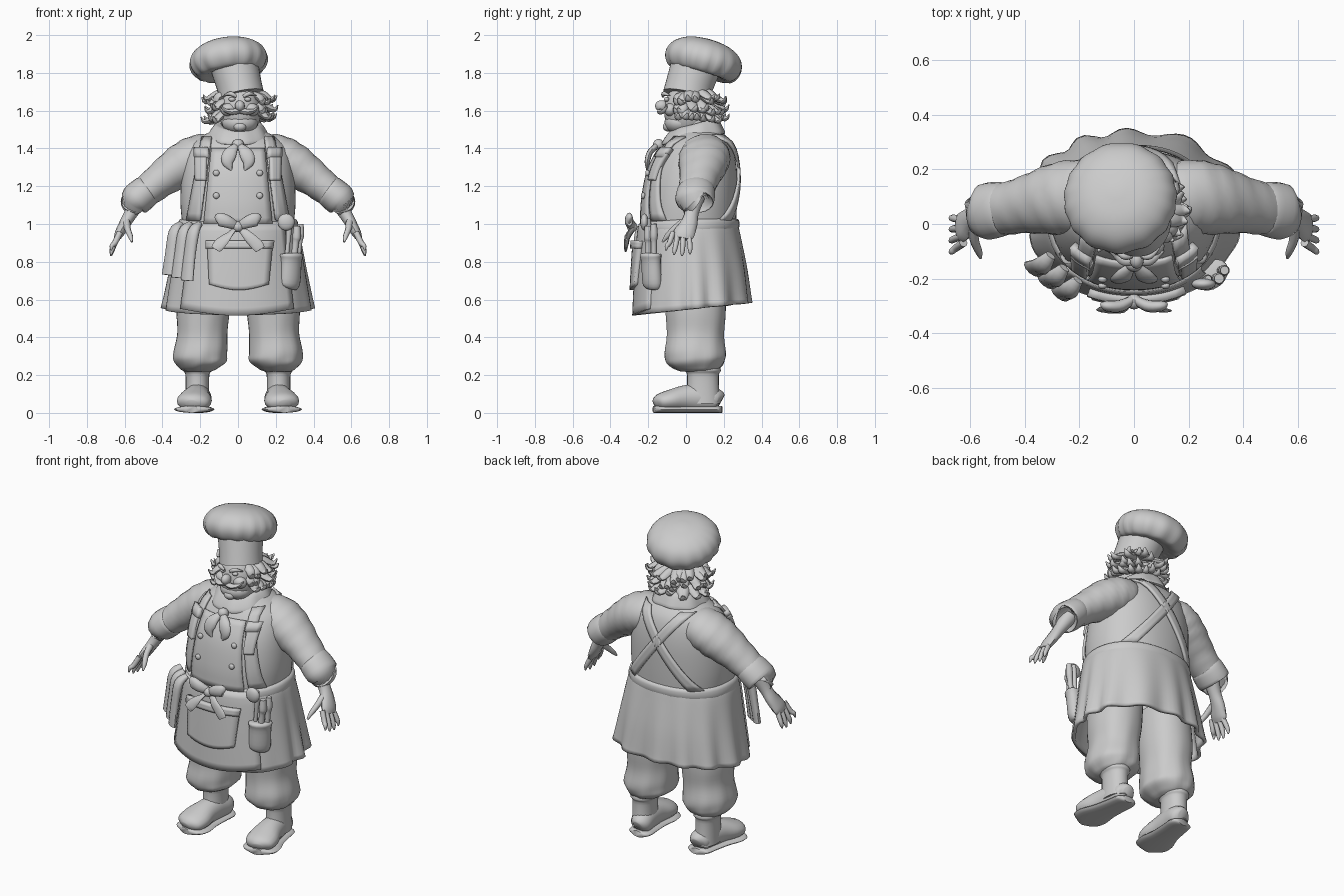
import bpy, bmesh, math, random
from mathutils import Vector, Matrix, Euler

if "Cube" in bpy.data.objects:
    bpy.data.objects.remove(bpy.data.objects["Cube"])
random.seed(4)
TAU = math.tau

clay = bpy.data.materials.new("light_grey")
clay.use_nodes = True
clay.diffuse_color = (0.6, 0.6, 0.6, 1)
clay.node_tree.nodes["Principled BSDF"].inputs["Base Color"].default_value = (0.6, 0.6, 0.6, 1)


def finish(name, bm, angle=50):
    bmesh.ops.recalc_face_normals(bm, faces=bm.faces)
    mesh = bpy.data.meshes.new(name)
    bm.to_mesh(mesh)
    bm.free()
    mesh.materials.append(clay)
    ob = bpy.data.objects.new(name, mesh)
    bpy.context.collection.objects.link(ob)
    bpy.ops.object.select_all(action="DESELECT")
    ob.select_set(True)
    bpy.context.view_layer.objects.active = ob
    bpy.ops.object.shade_smooth_by_angle(angle=math.radians(angle))
    return ob


def thicken(ob, t):
    mod = ob.modifiers.new("thickness", "SOLIDIFY")
    mod.thickness = t
    mod.offset = 0
    return ob


def spline(rows, k):
    """Smooth curve of tuples through the given rows."""
    rows = [Vector(r) for r in rows]
    out = []
    for i in range(len(rows) - 1):
        a, b, c = rows[max(i - 1, 0)], rows[i], rows[i + 1]
        d = rows[min(i + 2, len(rows) - 1)]
        for j in range(k):
            t = j / k
            out.append(b + (c - a) * (t / 2) + (a * 2 - b * 5 + c * 4 - d) * (t * t / 2)
                       + (b * 3 - a - c * 3 + d) * (t ** 3 / 2))
    return out + [rows[-1]]


def skin(name, rings, loop=True, caps=True):
    bm = bmesh.new()
    vs = [[bm.verts.new(p) for p in r] for r in rings]
    n = len(vs[0])
    for a, b in zip(vs, vs[1:]):
        for i in range(n if loop else n - 1):
            j = (i + 1) % n
            bm.faces.new((a[i], a[j], b[j], b[i]))
    if loop and caps:
        bm.faces.new(vs[0])
        bm.faces.new(vs[-1])
    return finish(name, bm)


def tube(name, rows, ref=(0, 1, 0), n=12, k=4, wrinkle=0):
    """Rows are x, y, z, half size along ref, half size across it."""
    rows = spline(rows, k)
    pts = [Vector(r[:3]) for r in rows]
    rings = []
    for i, (p, r) in enumerate(zip(pts, rows)):
        t = (pts[min(i + 1, len(pts) - 1)] - pts[max(i - 1, 0)]).normalized()
        u = Vector(ref)
        u = (u - t * u.dot(t)).normalized()
        v = t.cross(u)
        ring = []
        for j in range(n):
            a = TAU * j / n
            g = 1 + wrinkle * math.sin(i * 1.9 + 2 * math.sin(a * 2))
            ring.append(p + u * (r[3] * g * math.cos(a)) + v * (r[4] * g * math.sin(a)))
        rings.append(ring)
    return skin(name, rings)


def loft(name, rows, n=48, k=3, power=2.2, fold=None, caps=True):
    """Rows are z, centre x, centre y, half width, half depth."""
    rows = spline(rows, k)
    rings = []
    for i, (z, cx, cy, rx, ry) in enumerate(rows):
        ring = []
        for j in range(n):
            a = TAU * j / n
            c, s = math.cos(a), math.sin(a)
            m = (abs(c) ** power + abs(s) ** power) ** (-1 / power)
            g, dz = fold(a, i / (len(rows) - 1)) if fold else (1, 0)
            ring.append((cx + rx * m * g * c, cy + ry * m * g * s, z + dz))
        rings.append(ring)
    return skin(name, rings, caps=caps)


def ball(name, loc, size, rot=(0, 0, 0)):
    bm = bmesh.new()
    bmesh.ops.create_uvsphere(bm, u_segments=16, v_segments=10, radius=1)
    bmesh.ops.transform(bm, verts=bm.verts,
                        matrix=Matrix.LocRotScale(Vector(loc), Euler(rot), Vector(size)))
    return finish(name, bm, 180)


# Body outline shared by the jacket and everything laid over it
BODY = [(1.5, 0, .06, .12, .1), (1.46, 0, .065, .2, .15), (1.4, 0, .06, .265, .19),
        (1.28, 0, .04, .295, .23), (1.12, 0, .025, .305, .245), (1.0, 0, .02, .295, .245),
        (.95, 0, .02, .315, .255), (.75, 0, .03, .35, .28), (.55, 0, .035, .385, .295)]
DENSE = spline(BODY, 6)


def body_y(x, z, side):
    z = min(max(z, DENSE[-1][0] + .001), DENSE[0][0])
    for a, b in zip(DENSE, DENSE[1:]):
        if b[0] <= z <= a[0]:
            r = a.lerp(b, (a[0] - z) / (a[0] - b[0]))
            break
    q = min(abs(x) / r[3], .985)
    return r[2] + side * r[4] * (1 - q ** 2.2) ** (1 / 2.2)


def patch(name, z0, z1, bottom, top, side=-1, lift=.012, t=.014, nx=10, nz=12, sag=0):
    """Cloth panel lying on the body between two heights."""
    rings = []
    for i in range(nz + 1):
        f = i / nz
        l, r = (bottom[e] * (1 - f) + top[e] * f for e in (0, 1))
        ring = []
        for j in range(nx + 1):
            x, z = l + (r - l) * j / nx, z0 + (z1 - z0) * f
            ring.append((x, body_y(x, z, side) + side * lift,
                         z - sag * (1 - f) * math.sin(math.pi * j / nx)))
        rings.append(ring)
    return thicken(skin(name, rings, loop=False), t)


# Jacket and flared skirt
loft("jacket_body", BODY[:6])


def pleats(a, t):
    depth = .045 if math.sin(a) > -.2 else .01
    g = 1 + depth * t * t * math.sin(13 * a + math.sin(3 * a))
    return g, .032 * t ** 3 * math.sin(a)


thicken(loft("jacket_skirt", BODY[5:], n=96, k=5, fold=pleats, caps=False), .02)
loft("waist_band", [(1.03, 0, .02, .29, .24), (1.02, 0, .02, .312, .26),
                    (.985, 0, .02, .32, .262), (.955, 0, .02, .315, .25)],
     fold=lambda a, t: (1, .02 * math.sin(a) if math.sin(a) < 0 else 0))

# Apron panels, pocket and straps
patch("apron_bib", 1.0, 1.4, (-.18, .18), (-.14, .14))
patch("apron_skirt", .55, 1.0, (-.3, .29), (-.24, .24), lift=.015, t=.02, nx=20, sag=.035)
patch("apron_pocket", .68, .9, (-.15, .16), (-.16, .18), lift=.03, t=.03, sag=.03)
patch("pocket_hem", .87, .91, (-.165, .18), (-.165, .185), lift=.035, t=.04, nz=3)
for s in (1, -1):
    side = "left" if s > 0 else "right"
    patch(side + "_front_strap", 1.02, 1.46, (s * .2, s * .27), (s * .14, s * .19), nx=3)
    patch(side + "_strap_flap", 1.23, 1.37, (s * .17, s * .22), (s * .165, s * .225), lift=.022, t=.03, nx=4)
    patch(side + "_buckle", 1.35, 1.4, (s * .155, s * .225), (s * .155, s * .225), lift=.025, t=.035, nx=4, nz=2)
    patch(side + "_back_strap", 1.02, 1.47, (s * .18, s * .25), (-s * .17, -s * .1), side=1, nx=3)
    for z in (1.27, 1.15):
        ball(side + "_button", (s * .115, body_y(.115, z, -1) - .024, z), (.017, .012, .017))

# Legs, boots, arms and hands
for s in (1, -1):
    side = "left" if s > 0 else "right"
    flip = lambda rows: [(r[0] * s,) + tuple(r[1:]) for r in rows]
    trouser = [(.75, .17, .04, .14, .17), (.55, .185, .05, .142, .16), (.42, .19, .05, .132, .152),
               (.32, .2, .05, .143, .16), (.27, .2, .05, .135, .155), (.235, .208, .055, .1, .12),
               (.22, .21, .06, .07, .09)]
    loft(side + "_trouser_leg", [(z, s * x, y, a, b) for z, x, y, a, b in trouser], n=40, k=5,
         fold=lambda a, t: (1 + .03 * t * math.sin(9 * a + 5 * t) + .02 * math.sin(22 * t + 2 * a) * t, 0))
    shaft = [(.26, .067, .085), (.225, .075, .095), (.205, .064, .085), (.14, .062, .085), (.05, .064, .092)]
    loft(side + "_boot_shaft", [(z, s * .215, .09, a, b) for z, a, b in shaft], n=20)
    foot = [(.2, .185, .06, .03, .04), (.2, .16, .07, .06, .06), (.21, .08, .08, .066, .075),
            (.22, 0, .078, .074, .07), (.23, -.08, .066, .092, .058), (.24, -.14, .055, .08, .045),
            (.245, -.165, .045, .03, .025)]
    tube(side + "_boot_foot", flip(foot), ref=(1, 0, 0), n=18)
    tube(side + "_boot_sole", flip([(x, y * 1.03, .019, a * 1.12 + .003, .019) for x, y, z, a, b in foot]),
         ref=(1, 0, 0), n=18)
    tube(side + "_sleeve", flip([(.12, .09, 1.37, .11, .1), (.2, .1, 1.36, .135, .115),
                                 (.29, .09, 1.315, .13, .115), (.4, .07, 1.24, .105, .095),
                                 (.5, .05, 1.16, .092, .08)]), n=24, k=5, wrinkle=.02)
    tube(side + "_cuff", flip([(.47, .055, 1.185, .085, .07), (.485, .055, 1.175, .1, .085),
                               (.545, .045, 1.125, .103, .086), (.552, .045, 1.118, .08, .065)]), n=20)
    tube(side + "_forearm", flip([(.52, .045, 1.14, .055, .05), (.565, .03, 1.06, .038, .036),
                                  (.6, .015, 1.0, .046, .03), (.628, -.01, .95, .056, .025),
                                  (.642, -.018, .922, .045, .016)]))
    for i in range(4):
        y = .028 - i * .034
        drop = (.01, 0, .006, .03)[i]
        tube(side + "_finger", flip([(.625, y * .8 - .01, .955, .015, .016),
                                     (.652, y * 1.05 - .01, .9, .014, .015),
                                     (.668, y * 1.2 - .012, .855 + drop, .012, .012),
                                     (.672, y * 1.25 - .014, .83 + drop, .004, .004)]), n=8, k=3)
    tube(side + "_thumb", flip([(.59, -.015, 1.01, .02, .02), (.585, -.06, .975, .017, .017),
                                (.57, -.1, .935, .014, .014), (.562, -.125, .905, .005, .005)]), ref=(1, 0, 0), n=8)

# Head and face
tube("neck", [(0, .06, 1.44, .1, .11), (.01, .04, 1.58, .085, .09)], n=16)
ball("head", (.01, .005, 1.6), (.112, .122, .15))
ball("jaw", (.01, -.035, 1.535), (.095, .08, .06))
ball("chin", (.01, -.095, 1.515), (.035, .028, .025))
ball("nose", (.01, -.13, 1.625), (.026, .034, .03))
for s in (1, -1):
    ball("cheek", (.01 + s * .06, -.082, 1.605), (.042, .035, .035))
    ball("eye", (.01 + s * .042, -.103, 1.66), (.018, .014, .012))
    tube("eyebrow", [(.01 + s * .018, -.122, 1.675, .006, .008), (.01 + s * .05, -.117, 1.69, .012, .012),
                     (.01 + s * .085, -.085, 1.68, .003, .003)], n=8)
    tube("moustache", [(.01, -.128, 1.598, .016, .013), (.01 + s * .04, -.135, 1.594, .02, .016),
                       (.01 + s * .075, -.115, 1.6, .013, .01), (.01 + s * .1, -.1, 1.625, .003, .003)], n=8)

# Curly hair round the sides and back
for i in range(17):
    a = math.radians(-28 + 236 * i / 16)
    c, d = math.cos(a), math.sin(a)
    for z in (1.67, 1.62, 1.57):
        z += random.uniform(-.015, .015)
        reach = random.uniform(.135, .165) + (.025 if d > -.1 else 0)
        curl = random.uniform(-.03, .03)
        tube("hair_curl", [(.01 + r * c - w * d, .02 + r * d + w * c, z + h, q, q * .7)
                           for r, w, h, q in ((.08, 0, .02, .03), (.125, curl / 2, .005, .03),
                                              (reach, curl, -.02, .02), (reach + .02, curl * 1.6, .005, .004))],
             ref=(-d, c, 0), n=8, k=3)

# Chef hat: leaning band and a puffed, gathered crown
tube("hat_band", [(.018, .005, 1.68, .128, .12), (.005, .02, 1.74, .126, .12),
                  (-.025, .06, 1.86, .135, .13)], n=32)
crown = loft("hat_crown", [(-.085, 0, 0, .11, .11), (-.09, 0, 0, .165, .165), (-.05, 0, 0, .2, .2),
                           (0, 0, 0, .205, .205), (.05, 0, 0, .175, .175), (.085, 0, 0, .11, .11),
                           (.1, 0, 0, .02, .02)], power=2, n=72, k=4,
             fold=lambda a, t: (1 + .045 * (1 - t) ** 2 * math.sin(15 * a + 2 * math.sin(2 * a)), 0))
crown.data.transform(Matrix.LocRotScale(Vector((-.052, .1, 1.88)), Euler((-.27, -.12, 0)), None))

# Neckerchief and collar
loft("neckerchief", [(1.53, 0, .045, .1, .105), (1.525, 0, .045, .125, .125), (1.48, 0, .04, .155, .155),
                     (1.45, 0, .04, .16, .165), (1.44, 0, .04, .12, .13)],
     fold=lambda a, t: (1 + .02 * math.sin(8 * a), .03 * math.sin(a)))
ball("scarf_knot", (0, -.145, 1.42), (.032, .03, .03))
for s in (1, -1):
    tube("scarf_tail", [(s * .005, -.15, 1.42, .012, .015), (s * .04, -.19, 1.38, .035, .016),
                        (s * .055, -.205, 1.33, .032, .014), (s * .035, -.205, 1.285, .005, .005)],
         ref=(1, 0, 0))
    # Waist bow
    tube("bow_loop", [(0, -.275, .985, .02, .015), (s * .05, -.3, 1.01, .032, .022),
                      (s * .1, -.3, 1.025, .035, .02), (s * .115, -.295, 1.02, .015, .008)], ref=(0, 0, 1))
    tube("bow_tail", [(s * .01, -.275, .98, .014, .01), (s * .05, -.305, .94, .026, .01),
                      (s * .1, -.315, .89, .032, .009), (s * .118, -.318, .865, .026, .006)], ref=(1, 0, .6))
ball("bow_knot", (0, -.285, .985), (.03, .028, .028))

# Towel hanging from the right hip
for i in range(3):
    x, y = -.235 - i * .05, -.225 + i * .045
    tube("towel_fold", [(x + .03, y + .02, 1.0, .02, .015), (x, y - .015, .96, .035, .025),
                        (x - .02, y - .025, .84, .036, .022), (x - .035, y - .03, .7 + i * .015, .04, .02)],
         ref=(1, -.8, 0))

# Utensil pouch on the left hip
tube("utensil_pouch", [(.268, -.175, .665, .05, .03), (.274, -.178, .69, .062, .045),
                       (.282, -.185, .8, .062, .045), (.284, -.187, .835, .068, .05),
                       (.284, -.187, .845, .05, .035)], ref=(1, .8, 0), n=16)
for x, y, top, r in ((.255, -.2, .97, .012), (.315, -.17, .94, .016), (.295, -.2, .93, .018)):
    tube("utensil_handle", [(x, y, .8, r, r), (x + .01, y, .9, r, r), (x + .015, y, top, r * 1.3, r * 1.3),
                            (x + .017, y, top + .06, r, r)], n=10)
ball("ladle_head", (.255, -.22, 1.01), (.045, .022, .045))
